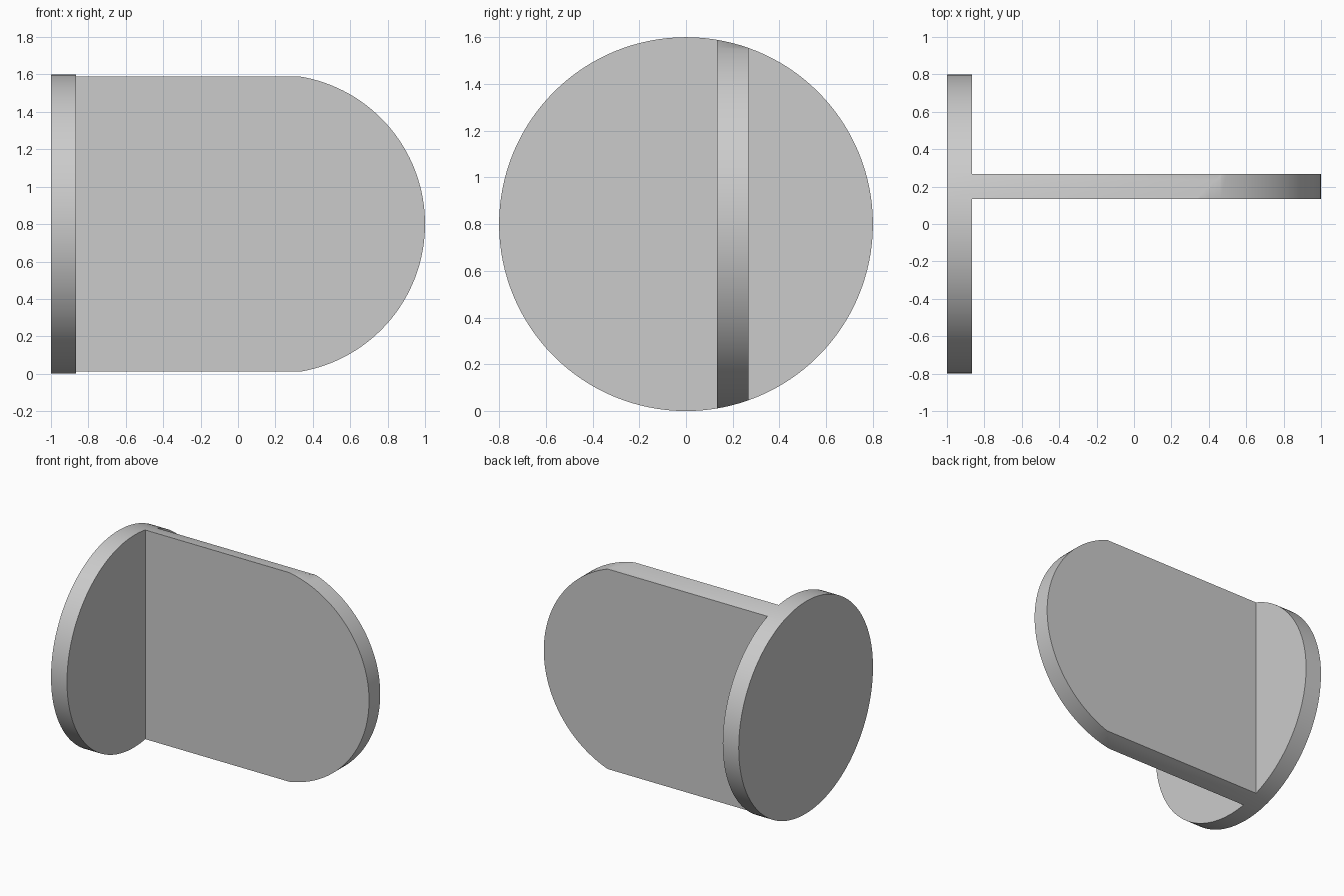
import bpy, math

cube = bpy.data.objects.get("Cube")
if cube:
    bpy.data.objects.remove(cube, do_unlink=True)

R = 0.8           # disc radius
T = 0.1333        # wall thickness
ARC_X = 0.2       # centre of the rounded plate end

grey = bpy.data.materials.new("light grey")
grey.use_nodes = True
colour = (0.6, 0.6, 0.6, 1)
grey.diffuse_color = colour
grey.node_tree.nodes["Principled BSDF"].inputs["Base Color"].default_value = colour


def prism(name, outline, place, low, high):
    """Extrude a 2D outline between two levels; place maps (u, v, level) to xyz."""
    n = len(outline)
    verts = [place(u, v, w) for w in (low, high) for u, v in outline]
    faces = [tuple(reversed(range(n))), tuple(range(n, 2 * n))]
    faces += [(i, (i + 1) % n, n + (i + 1) % n, n + i) for i in range(n)]
    mesh = bpy.data.meshes.new(name)
    mesh.from_pydata(verts, [], faces)
    mesh.materials.append(grey)
    obj = bpy.data.objects.new(name, mesh)
    bpy.context.collection.objects.link(obj)
    return obj


# T-shaped plan: thin disc wall across, plate running to the model's left
inner, front, back = -1 + T, T, 2 * T
plan = [(-1, -0.9), (inner, -0.9), (inner, front), (1.1, front),
        (1.1, back), (inner, back), (inner, 0.9), (-1, 0.9)]
bracket = prism("disc_and_plate", plan, lambda u, v, w: (u, v, w), -0.1, 1.7)

# Round envelope along x: gives the disc rim and the plate's curved long edges
steps = 128
circle = [(R * math.cos(a), R + R * math.sin(a))
          for a in (2 * math.pi * i / steps for i in range(steps))]
round_envelope = prism("round_envelope", circle, lambda u, v, w: (w, u, v), -1.2, 1.2)

# Rounded-end envelope along y: gives the plate's free end
angles = [math.radians(-84 + 168 * i / 64) for i in range(65)]
end = [(ARC_X + R * math.cos(a), R + R * math.sin(a)) for a in angles]
end += [(ARC_X, 1.8), (-1.2, 1.8), (-1.2, -0.2), (ARC_X, -0.2)]
end_envelope = prism("end_envelope", end[::-1], lambda u, v, w: (u, w, v), -1, 1)

# Keep only what lies inside both envelopes
for cutter in (round_envelope, end_envelope):
    cutter.hide_render = True
    mod = bracket.modifiers.new(cutter.name, 'BOOLEAN')
    mod.operation = 'INTERSECT'
    mod.solver = 'EXACT'
    mod.object = cutter

bpy.ops.object.select_all(action='DESELECT')
bracket.select_set(True)
bpy.context.view_layer.objects.active = bracket
for mod in list(bracket.modifiers):
    bpy.ops.object.modifier_apply(modifier=mod.name)
for cutter in (round_envelope, end_envelope):
    bpy.data.objects.remove(cutter, do_unlink=True)
bpy.ops.object.shade_smooth_by_angle(angle=math.radians(30))
